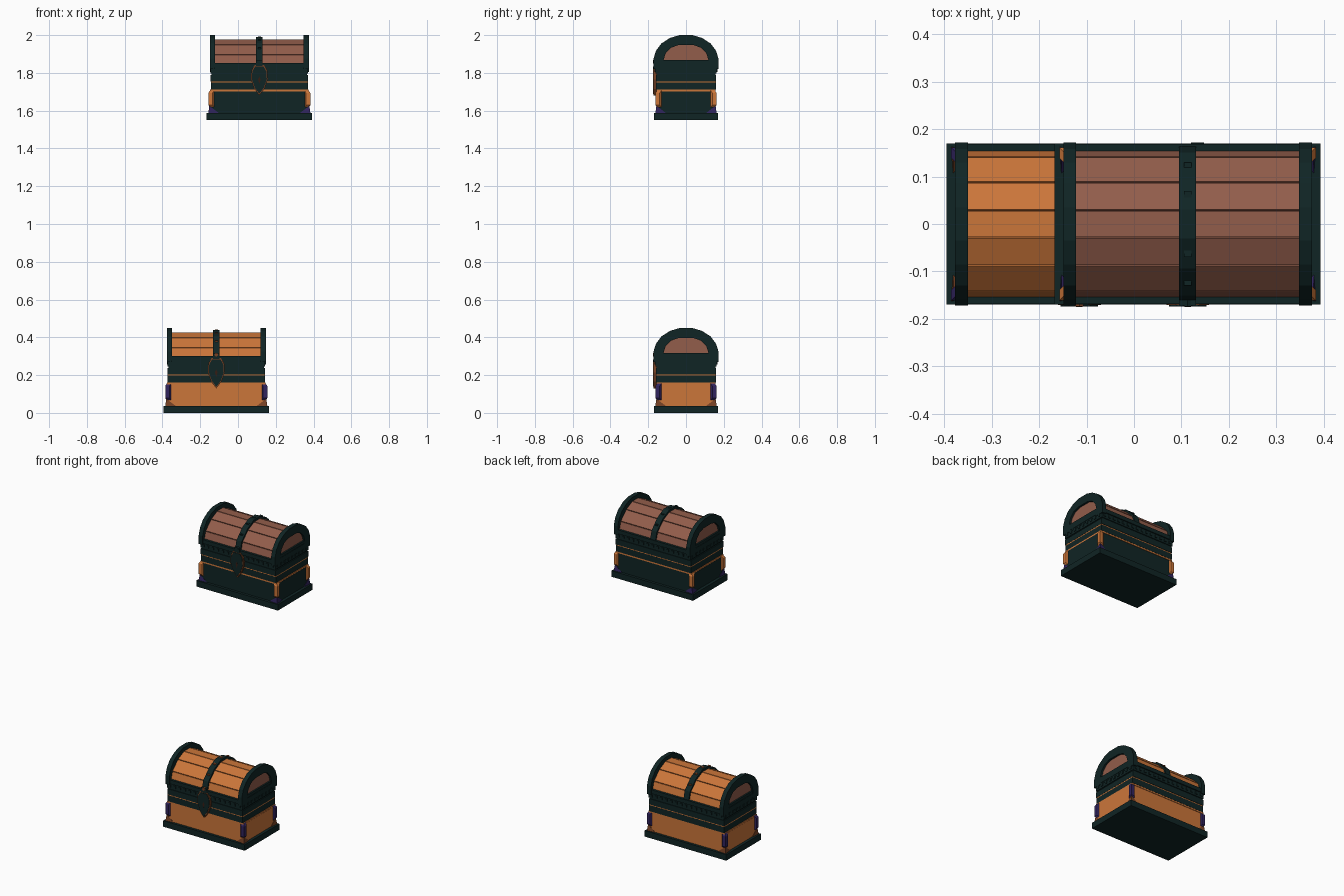
import bpy, bmesh, math

if "Cube" in bpy.data.objects:
    bpy.data.objects.remove(bpy.data.objects["Cube"])


def material(name, rgb):
    m = bpy.data.materials.new(name)
    m.diffuse_color = (*rgb, 1)
    m.use_nodes = True
    m.node_tree.nodes["Principled BSDF"].inputs["Base Color"].default_value = m.diffuse_color
    return m


DARK = material("dark_teal", (0.005, 0.018, 0.018))
ORANGE = material("orange_wood", (0.60, 0.18, 0.042))
BROWN = material("brown_wood", (0.29, 0.11, 0.07))
PURPLE = material("purple_metal", (0.03, 0.017, 0.11))
RUST = material("rust_trim", (0.19, 0.055, 0.018))
GAP = material("dark_brown", (0.035, 0.012, 0.007))

origin = (0, 0, 0)


def finish(name, bm, mat):
    bmesh.ops.recalc_face_normals(bm, faces=bm.faces[:])
    me = bpy.data.meshes.new(name)
    bm.to_mesh(me)
    bm.free()
    me.materials.append(mat)
    ob = bpy.data.objects.new(name, me)
    ob.location = origin
    bpy.context.collection.objects.link(ob)
    return ob


def add_box(bm, x0, x1, y0, y1, z0, z1):
    vs = bmesh.ops.create_cube(bm, size=1)["verts"]
    for v in vs:
        v.co = ((x0 + x1) / 2 + v.co.x * (x1 - x0),
                (y0 + y1) / 2 + v.co.y * (y1 - y0),
                (z0 + z1) / 2 + v.co.z * (z1 - z0))


def slab(name, hx, hy, z0, z1, mat):
    """Box centred on the chest."""
    bm = bmesh.new()
    add_box(bm, -hx, hx, -hy, hy, z0, z1)
    finish(name, bm, mat)


def add_prism(bm, pts, a, b, axis="x"):
    """Extrude a 2D outline along x (points y, z) or y (points x, z)."""
    def place(p, t):
        return (t, p[0], p[1]) if axis == "x" else (p[0], t, p[1])
    lo = [bm.verts.new(place(p, a)) for p in pts]
    hi = [bm.verts.new(place(p, b)) for p in pts]
    bm.faces.new(lo)
    bm.faces.new(hi)
    n = len(pts)
    for i in range(n):
        bm.faces.new((lo[i], lo[(i + 1) % n], hi[(i + 1) % n], hi[i]))


def prism(name, pts, a, b, mat, axis="x"):
    bm = bmesh.new()
    add_prism(bm, pts, a, b, axis)
    finish(name, bm, mat)


def add_hull(bm, pts):
    vs = [bm.verts.new(p) for p in pts]
    bmesh.ops.convex_hull(bm, input=vs)


def mirrored(half):
    """Complete an arch outline given from +y up to the crown."""
    return half + [(-y, z) for y, z in reversed(half) if y > 0]


OUTER = mirrored([(0.172, 0.27), (0.172, 0.325), (0.158, 0.368), (0.13, 0.405),
                  (0.085, 0.434), (0.035, 0.449)])
INNER = mirrored([(0.118, 0.27), (0.118, 0.32), (0.108, 0.352), (0.08, 0.382),
                  (0.04, 0.396)])
LID = mirrored([(0.156, 0.295), (0.142, 0.345), (0.088, 0.398), (0.029, 0.426)])
STRAP = [(y * 1.06, 0.295 + (z - 0.295) * 1.10) for y, z in LID]
SHIELD = [(0, 0.13), (0.027, 0.165), (0.045, 0.215), (0.042, 0.262), (0.025, 0.29),
          (-0.025, 0.29), (-0.042, 0.262), (-0.045, 0.215), (-0.027, 0.165)]


def chest(body_mat, plank_mat, corner_mat, foot_mat, stud_mat):
    # base and body
    slab("plinth", 0.28, 0.17, 0, 0.037, DARK)
    slab("body", 0.262, 0.154, 0.037, 0.151, body_mat)
    slab("lower_seam", 0.261, 0.157, 0.151, 0.16, ORANGE)
    slab("lower_band", 0.257, 0.158, 0.16, 0.197, DARK)
    slab("upper_seam", 0.257, 0.1575, 0.197, 0.203, ORANGE)
    slab("middle_band", 0.258, 0.16, 0.203, 0.238, DARK)
    slab("band_core", 0.253, 0.156, 0.238, 0.245, DARK)
    slab("upper_band", 0.258, 0.162, 0.245, 0.278, DARK)
    slab("lid_rim", 0.262, 0.169, 0.278, 0.302, DARK)

    # small studs along the upper band
    bm = bmesh.new()
    for s in (-1, 1):
        for i in range(15):
            x = -0.238 + i * 0.034
            if s == 1 or abs(x) > 0.05:
                add_box(bm, x - 0.007, x + 0.007, s * 0.164 - 0.003, s * 0.164 + 0.003, 0.255, 0.27)
        for i in range(9):
            y = -0.14 + i * 0.035
            add_box(bm, s * 0.259 - 0.003, s * 0.259 + 0.003, y - 0.007, y + 0.007, 0.255, 0.27)
    finish("band_studs", bm, DARK)

    # corner guards and feet
    guards, feet = bmesh.new(), bmesh.new()
    for sx in (-1, 1):
        for sy in (-1, 1):
            pts = []
            for z, out in ((0.062, 0.258), (0.078, 0.27), (0.143, 0.27), (0.158, 0.26)):
                dy = out - 0.109
                for x, y in ((out, dy), (out - 0.022, dy), (out, dy - 0.022), (out - 0.022, dy - 0.022)):
                    pts.append((sx * x, sy * y, z))
            add_hull(guards, pts)
            add_hull(feet, [(sx * x, sy * y, z) for x, y, z in (
                (0.27, 0.162, 0.037), (0.215, 0.158, 0.037), (0.266, 0.107, 0.037),
                (0.265, 0.157, 0.075))])
    finish("corner_guards", guards, corner_mat)
    finish("corner_feet", feet, foot_mat)

    # domed lid: core, separate planks, centre strap
    prism("lid_core", [(y * 0.96, z - 0.009) for y, z in LID], -0.24, 0.24, GAP)
    bm = bmesh.new()
    for (y0, z0), (y1, z1) in zip(LID, LID[1:]):
        d = math.hypot(y1 - y0, z1 - z0)
        uy, uz = (y1 - y0) / d, (z1 - z0) / d
        g, t = 0.002, 0.014
        a, b = (y0 + uy * g, z0 + uz * g), (y1 - uy * g, z1 - uz * g)
        inner = [(p[0] - uz * t, p[1] + uy * t) for p in (b, a)]
        for x0, x1 in ((-0.236, -0.016), (0.016, 0.236)):
            add_prism(bm, [a, b] + inner, x0, x1)
    finish("lid_planks", bm, plank_mat)
    prism("lid_strap", STRAP, -0.018, 0.018, DARK)

    # strap studs
    bm = bmesh.new()
    for (y0, z0), (y1, z1) in zip(STRAP[1:-1], STRAP[2:-1]):
        y, z = (y0 + y1) / 2, (z0 + z1) / 2
        add_box(bm, -0.008, 0.008, y - 0.008, y + 0.008, z - 0.003, z + 0.003)
    finish("strap_studs", bm, stud_mat)

    # end arches with half-moon panels
    for side, s in (("left", -1), ("right", 1)):
        prism(side + "_arch", OUTER + INNER[::-1], s * 0.235, s * 0.262, DARK)
        prism(side + "_arch_sill", [(-0.12, 0.27), (0.12, 0.27), (0.12, 0.318), (-0.12, 0.318)],
              s * 0.235, s * 0.26, DARK)
        prism(side + "_end_panel", [(y * 1.03, z + 0.003) for y, z in INNER],
              s * 0.236, s * 0.25, BROWN)

    # shield lock with trim and keyhole
    prism("lock_trim", SHIELD, -0.171, -0.155, RUST, "y")
    prism("lock_plate", [(x * 0.88, 0.215 + (z - 0.215) * 0.9) for x, z in SHIELD],
          -0.174, -0.155, DARK, "y")
    prism("keyhole", [(0, 0.19), (0.007, 0.215), (0, 0.23), (-0.007, 0.215)],
          -0.1745, -0.17, GAP, "y")
    prism("hasp", [(0.018, 0.285), (0.018, 0.315), (-0.018, 0.315), (-0.018, 0.285)],
          -0.172, -0.15, DARK, "y")
    prism("hasp_knob", [(0.010 * math.cos(k * math.pi / 4), 0.308 + 0.010 * math.sin(k * math.pi / 4))
                        for k in range(8)], -0.174, -0.16, stud_mat, "y")


# lower orange chest
origin = (-0.115, 0, 0)
chest(ORANGE, ORANGE, PURPLE, RUST, RUST)
# upper brown chest
origin = (0.113, 0, 1.551)
chest(DARK, BROWN, ORANGE, PURPLE, DARK)
